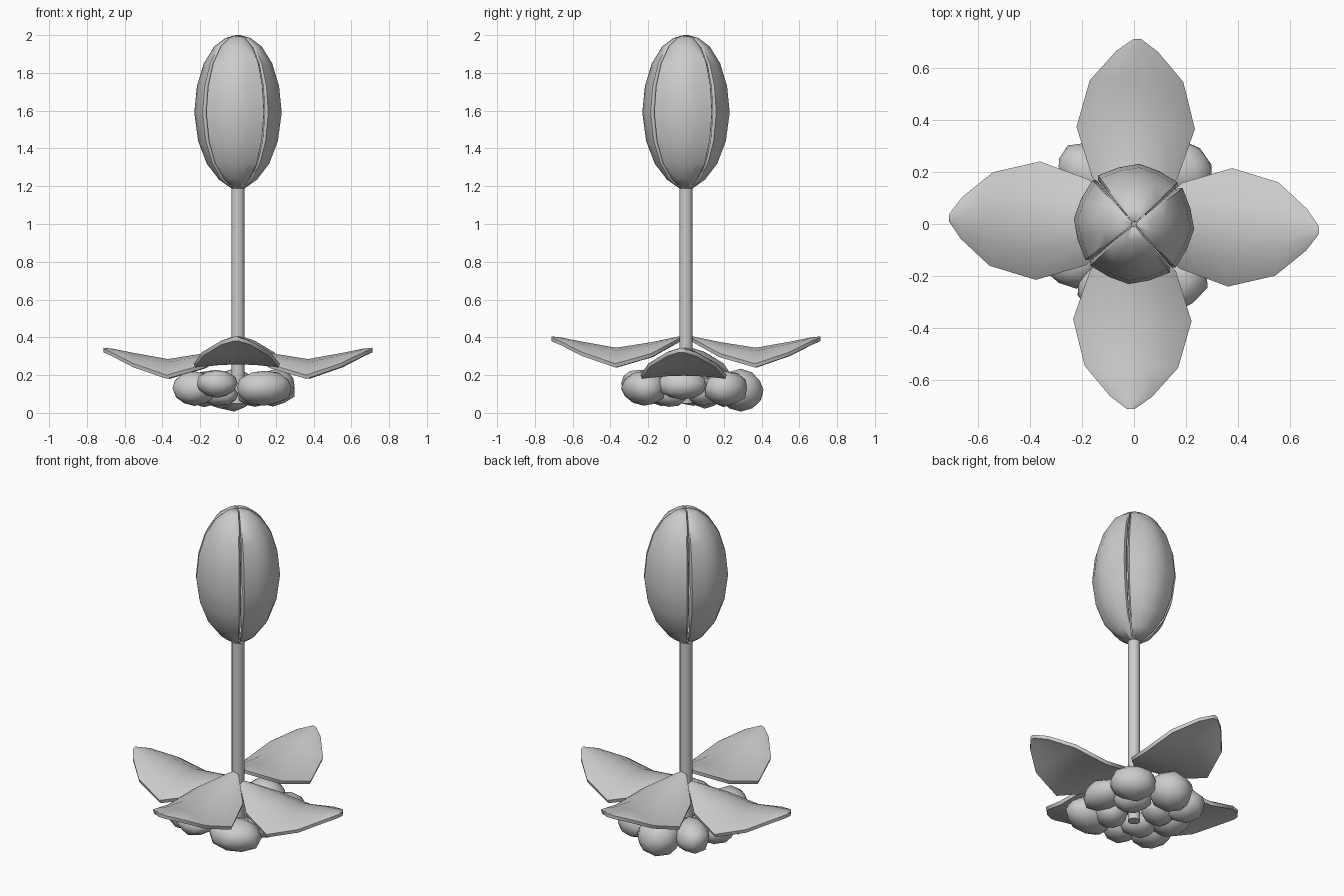
import bpy, math, random
from mathutils import Vector, Matrix

if "Cube" in bpy.data.objects:
    bpy.data.objects.remove(bpy.data.objects["Cube"])

random.seed(4)


def smooth(obj, angle=50):
    bpy.ops.object.select_all(action='DESELECT')
    obj.select_set(True)
    bpy.context.view_layer.objects.active = obj
    bpy.ops.object.shade_smooth_by_angle(angle=math.radians(angle))


def sheet(name, rows, turn, thickness=0.0):
    """Skin a grid of points and turn it about z; thicken it if asked."""
    n = len(rows[0])
    verts = [p for row in rows for p in row]
    faces = [(i * n + j, (i + 1) * n + j, (i + 1) * n + j + 1, i * n + j + 1)
             for i in range(len(rows) - 1) for j in range(n - 1)]
    if not thickness:
        # closed section: join the last column to the first and cap both ends
        faces += [(i * n + n - 1, (i + 1) * n + n - 1, (i + 1) * n, i * n)
                  for i in range(len(rows) - 1)]
        faces += [tuple(range(n)), tuple(reversed(range(len(verts) - n, len(verts))))]
    mesh = bpy.data.meshes.new(name)
    mesh.from_pydata(verts, [], faces)
    mesh.transform(Matrix.Rotation(math.radians(turn), 4, 'Z'))
    mesh.update()
    obj = bpy.data.objects.new(name, mesh)
    bpy.context.collection.objects.link(obj)
    if thickness:
        mod = obj.modifiers.new("thickness", 'SOLIDIFY')
        mod.thickness = thickness
        mod.offset = -1
    smooth(obj)


# Bud: four cupped petals meeting along narrow grooves
bud_profile = [(0.03, 1.185), (0.10, 1.235), (0.165, 1.32), (0.21, 1.44), (0.23, 1.59),
               (0.216, 1.73), (0.18, 1.85), (0.125, 1.94), (0.065, 1.985), (0.012, 2.0)]
petal_section = [(1, 0.95), (0.93, 1.01), (0.45, 0.98), (0, 1.01),
                 (-0.45, 0.98), (-0.93, 1.01), (-1, 0.95)]
for k in range(4):
    rows = []
    for r, z in bud_profile:
        half = math.radians(45) - 0.002 / max(r, 0.02)
        rows.append([(r * f * math.cos(t * half), r * f * math.sin(t * half), z)
                     for t, f in petal_section])
    sheet(f"petal_{k + 1}", rows, k * 90 - 5, 0.02)

# Stem
bpy.ops.mesh.primitive_cylinder_add(vertices=12, radius=0.035, depth=1.17, location=(0, 0, 0.635))
stem = bpy.context.object
stem.name = "stem"
smooth(stem)

# Leaves: domed blades (distance out, half width, ridge height, edge height)
leaf_profile = [(0.035, 0.03, 0.345, 0.335), (0.18, 0.165, 0.315, 0.255), (0.37, 0.228, 0.285, 0.2),
                (0.55, 0.18, 0.317, 0.262), (0.665, 0.08, 0.34, 0.32), (0.712, 0.015, 0.345, 0.34)]
across = (-1, -0.85, -0.45, 0, 0.45, 0.85, 1)
for k, (turn, lift) in enumerate([(-2, 0), (89, 0.06), (178, 0), (269, 0.06)]):
    rows = []
    for x, w, ridge, edge in leaf_profile:
        top = [(x, w * t, ridge + (edge - ridge) * abs(t) ** 2 + lift) for t in across]
        under = [(x, w * t * 0.97, edge - 0.02 + 0.2 * (ridge - edge) * (1 - t * t) + lift)
                 for t in reversed(across)]
        rows.append(top + under)
    sheet(f"leaf_{k + 1}", rows, turn)

# Pebbles heaped round the foot: (x, y, z), (radii), turn
pebbles = [((0.135, -0.22, 0.13), (0.15, 0.12, 0.095), 5),
           ((-0.11, -0.24, 0.155), (0.11, 0.11, 0.075), 0),
           ((-0.23, -0.13, 0.13), (0.12, 0.12, 0.095), 40),
           ((-0.23, 0.04, 0.13), (0.11, 0.12, 0.09), 10),
           ((-0.18, 0.20, 0.13), (0.13, 0.10, 0.095), -40),
           ((-0.02, 0.29, 0.12), (0.13, 0.12, 0.11), 0),
           ((0.185, 0.21, 0.13), (0.13, 0.11, 0.095), -40),
           ((0.205, -0.02, 0.15), (0.10, 0.13, 0.08), 0),
           ((0.10, 0.10, 0.11), (0.11, 0.09, 0.075), -40),
           ((-0.09, 0.10, 0.10), (0.11, 0.09, 0.075), 40),
           ((-0.10, -0.08, 0.10), (0.10, 0.09, 0.065), -30),
           ((0.09, -0.09, 0.10), (0.10, 0.09, 0.07), 40)]
for k, (pos, radii, turn) in enumerate(pebbles):
    bpy.ops.mesh.primitive_ico_sphere_add(subdivisions=2, radius=1, location=pos)
    stone = bpy.context.object
    stone.name = f"pebble_{k + 1}"
    for v in stone.data.vertices:
        v.co *= random.uniform(0.94, 1.05)
        v.co = Vector((v.co.x * radii[0], v.co.y * radii[1], v.co.z * radii[2]))
    stone.rotation_euler.z = math.radians(turn)
    smooth(stone)
